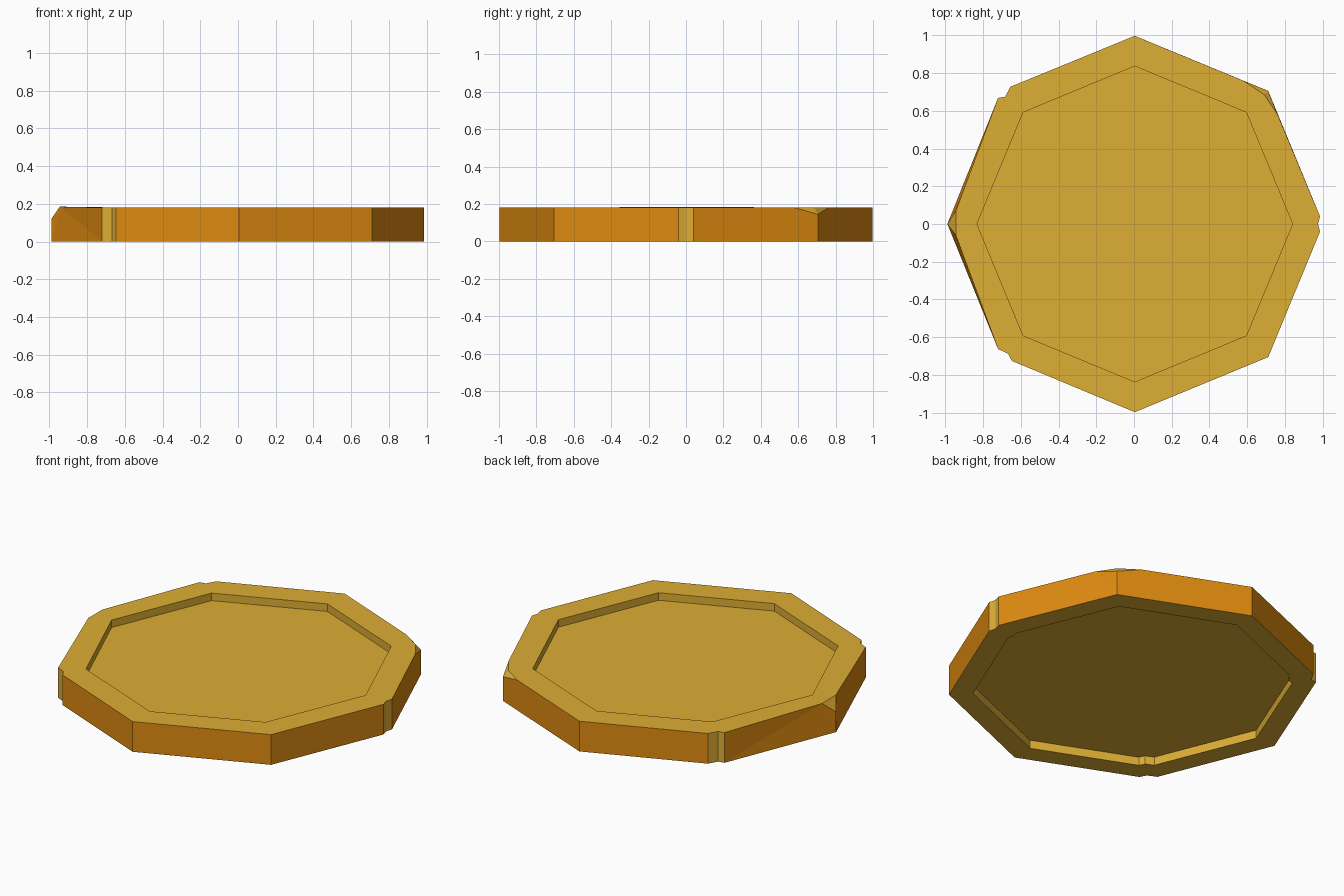
import bpy, bmesh, math

if "Cube" in bpy.data.objects:
    bpy.data.objects.remove(bpy.data.objects["Cube"])

H = 0.18           # thickness
TOP_DEPTH = 0.045  # recess on the upper face
LOW_DEPTH = 0.05   # recess on the underside


def material(name, rgb):
    m = bpy.data.materials.new(name)
    m.diffuse_color = (*rgb, 1)
    m.use_nodes = True
    m.node_tree.nodes["Principled BSDF"].inputs["Base Color"].default_value = m.diffuse_color
    return m


GOLD, AMBER = 0, 1
mats = [material("gold", (0.730, 0.425, 0.035)),
        material("amber_edge", (0.730, 0.255, 0.005))]

# The eight corners, counter-clockwise; three points make a worn notch
corners = [
    [(0.987, -0.04), (0.976, 0), (0.987, 0.04)],
    [(0.712, 0.706)],
    [(0.004, 0.998)],
    [(-0.655, 0.728), (-0.684, 0.675), (-0.721, 0.669)],
    [(-0.990, 0)],
    [(-0.721, -0.663), (-0.668, -0.688), (-0.648, -0.726)],
    [(0.004, -0.998)],
    [(0.712, -0.706)],
]
# Chipped corners: height of the lowest point, then the upper edge of the chip
chips = {
    1: (0.145, [(0.762, 0.58, H), (0.692, 0.685, H), (0.58, 0.76, H)]),
    4: (0.12, [(-0.945, 0.07, 0.185), (-0.945, -0.06, 0.185)]),
}

bm = bmesh.new()


def face(verts, mat=GOLD):
    bm.faces.new(verts).material_index = mat


base, top, lip, rim, floor, low_rim, low_floor = ([] for _ in range(7))
for k, pts in enumerate(corners):
    base.append([bm.verts.new((x, y, 0)) for x, y in pts])
    if k in chips:
        z, edge = chips[k]
        lip.append([bm.verts.new((*pts[0], z))])
        top.append([bm.verts.new(p) for p in edge])
    else:
        lip.append([])
        top.append([bm.verts.new((x, y, H)) for x, y in pts])
    # Recess outlines: a clean octagon above, the worn outline below
    a = k * math.pi / 4
    c, s = 0.004 + 0.837 * math.cos(a), 0.837 * math.sin(a)
    rim.append(bm.verts.new((c, s, H)))
    floor.append(bm.verts.new((c, s, H - TOP_DEPTH)))
    low_rim.append([bm.verts.new((x * 0.87, y * 0.87, 0)) for x, y in pts])
    low_floor.append([bm.verts.new((x * 0.87, y * 0.87, LOW_DEPTH)) for x, y in pts])

for k in range(8):
    n = (k + 1) % 8
    # Side wall between two corners
    face([base[k][-1], base[n][0], *lip[n], top[n][0], top[k][-1], *lip[k]], AMBER)
    # Upper border and recess wall
    face([top[k][-1], top[n][0], rim[n], rim[k]])
    face([rim[k], rim[n], floor[n], floor[k]])
    if len(top[k]) > 1:
        face([*top[k], rim[k]])
    # Notch walls or chip facets
    for i in range(len(top[k]) - 1):
        if lip[k]:
            face([lip[k][0], top[k][i + 1], top[k][i]])
        else:
            face([base[k][i], base[k][i + 1], top[k][i + 1], top[k][i]])
face(floor)

# Underside border, recess wall and floor
loops = [[v for c in ring for v in c] for ring in (base, low_rim, low_floor)]
count = len(loops[0])
for lower, upper in zip(loops, loops[1:]):
    for i in range(count):
        j = (i + 1) % count
        face([lower[j], lower[i], upper[i], upper[j]])
face(list(reversed(loops[2])))

bmesh.ops.recalc_face_normals(bm, faces=bm.faces[:])
bmesh.ops.triangulate(bm, faces=[f for f in bm.faces if len(f.verts) > 4])
mesh = bpy.data.meshes.new("worn_coin")
bm.to_mesh(mesh)
bm.free()
for m in mats:
    mesh.materials.append(m)
coin = bpy.data.objects.new("worn_coin", mesh)
bpy.context.collection.objects.link(coin)
